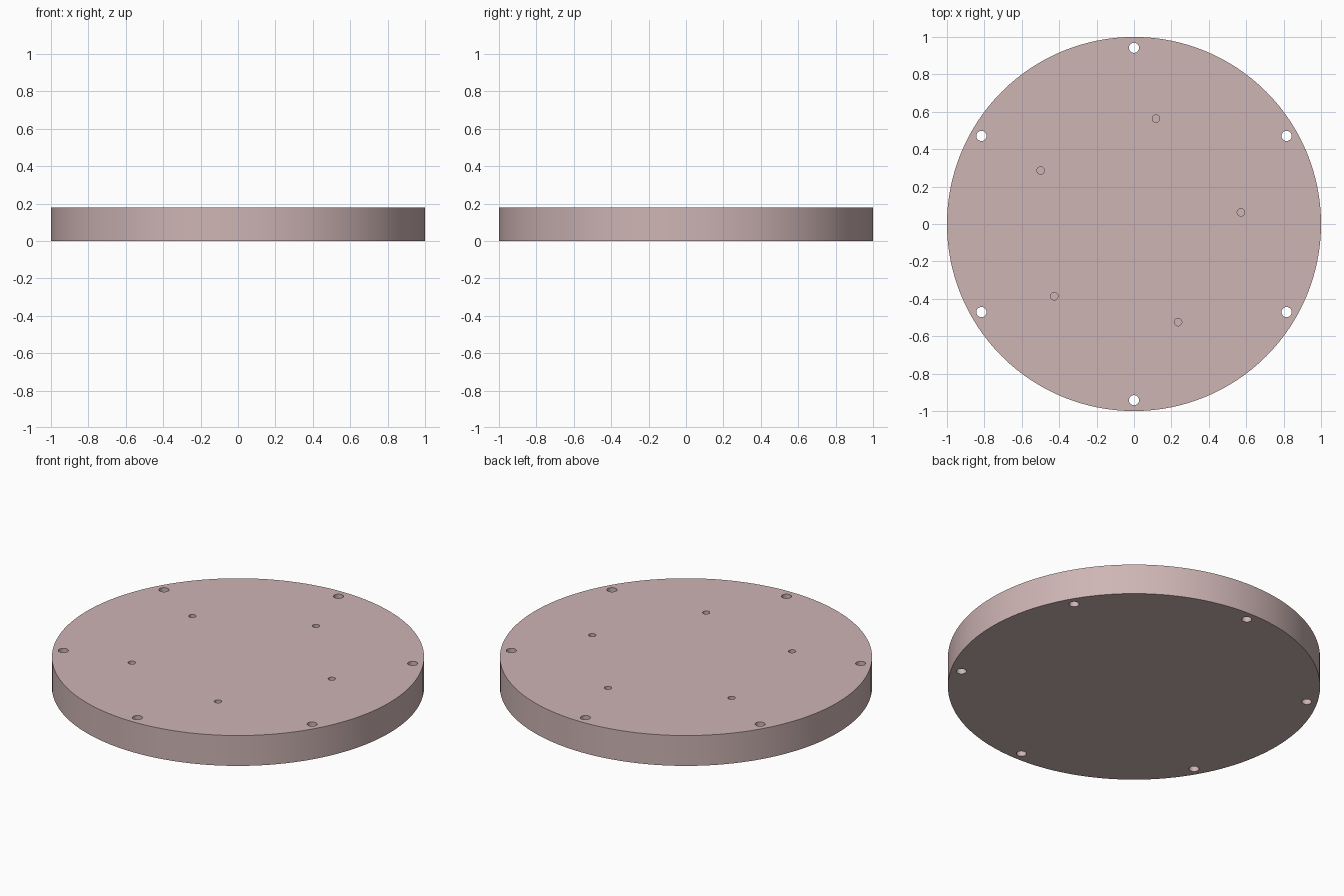
import bpy
from math import cos, sin, radians

if "Cube" in bpy.data.objects:
    bpy.data.objects.remove(bpy.data.objects["Cube"])

HEIGHT = 0.18


def cylinder(name, x, y, radius, z0, z1, sides):
    bpy.ops.mesh.primitive_cylinder_add(
        vertices=sides, radius=radius, depth=z1 - z0, location=(x, y, (z0 + z1) / 2))
    obj = bpy.context.object
    obj.name = name
    return obj


def hole_ring(name, count, ring_radius, start, radius, z0):
    """Cutters spaced evenly on a circle, joined into one object."""
    cutters = []
    for i in range(count):
        a = radians(start + i * 360 / count)
        cutters.append(cylinder(name, ring_radius * cos(a), ring_radius * sin(a),
                                radius, z0, HEIGHT + 0.1, 32))
    bpy.ops.object.select_all(action='DESELECT')
    for c in cutters:
        c.select_set(True)
    bpy.context.view_layer.objects.active = cutters[0]
    bpy.ops.object.join()
    cutters[0].hide_render = True
    return cutters[0]


# Round plate
plate = cylinder("round_plate", 0, 0, 1.0, 0, HEIGHT, 128)

# Six through holes by the rim, five blind holes further in
rim_holes = hole_ring("rim_hole_cutters", 6, 0.942, 30, 0.027, -0.1)
blind_holes = hole_ring("blind_hole_cutters", 5, 0.575, 6.2, 0.02, HEIGHT - 0.09)

bpy.ops.object.select_all(action='DESELECT')
plate.select_set(True)
bpy.context.view_layer.objects.active = plate
for cutter in (rim_holes, blind_holes):
    mod = plate.modifiers.new(cutter.name, 'BOOLEAN')
    mod.operation = 'DIFFERENCE'
    mod.solver = 'EXACT'
    mod.object = cutter
    bpy.ops.object.modifier_apply(modifier=mod.name)
    bpy.data.objects.remove(cutter)

bpy.ops.object.shade_smooth_by_angle(angle=radians(30))

# Dusty pink finish
mat = bpy.data.materials.new("dusty_pink")
mat.diffuse_color = (0.62, 0.46, 0.46, 1)
mat.use_nodes = True
mat.node_tree.nodes["Principled BSDF"].inputs["Base Color"].default_value = mat.diffuse_color
plate.data.materials.clear()
plate.data.materials.append(mat)
